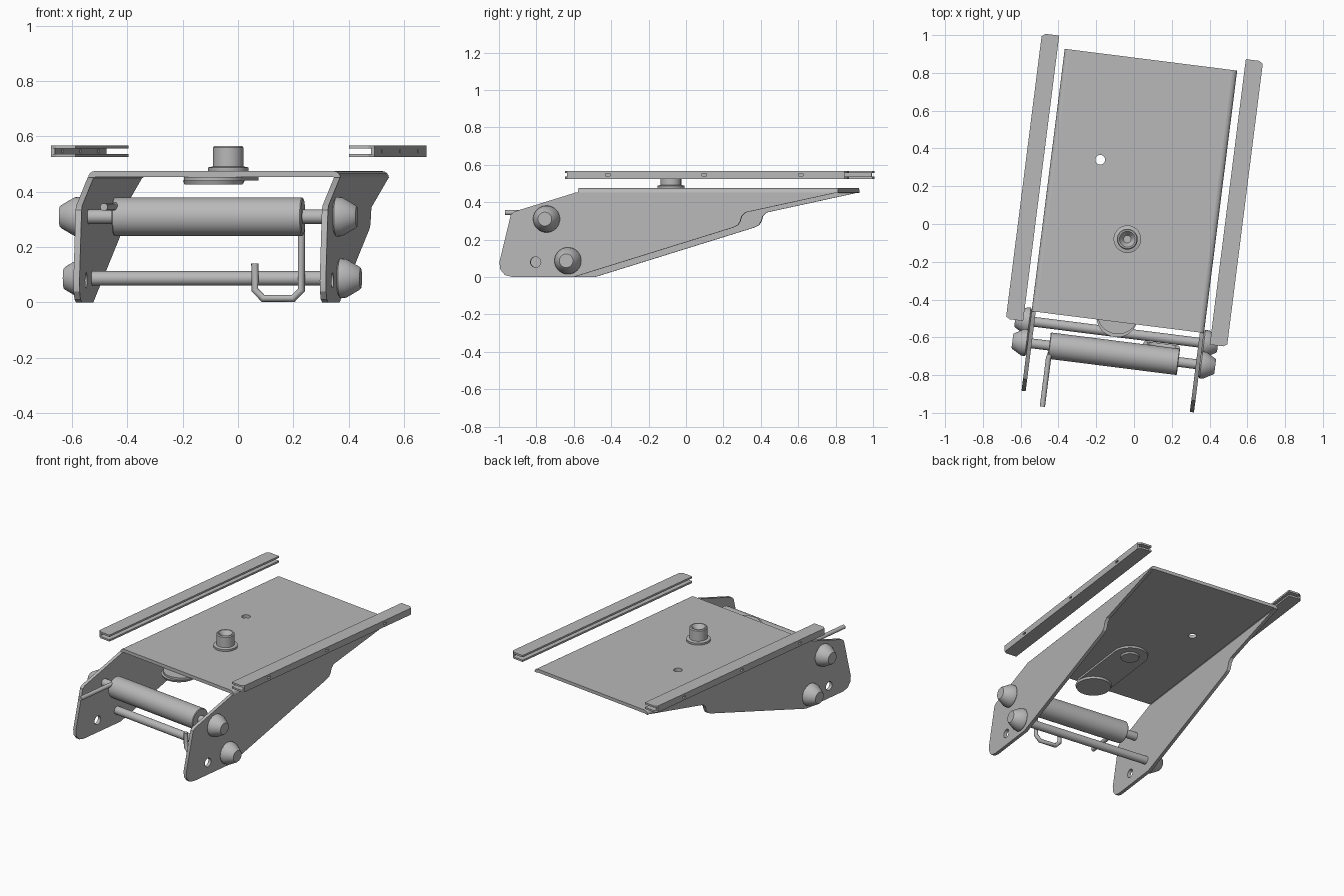
import bpy, bmesh
from math import sin, cos, pi, radians
from mathutils import Matrix, Vector

if "Cube" in bpy.data.objects:
    bpy.data.objects.remove(bpy.data.objects["Cube"], do_unlink=True)

grey = bpy.data.materials.new("steel grey")
grey.use_nodes = True
colour = (0.48, 0.48, 0.48, 1)
grey.diffuse_color = colour
grey.node_tree.nodes["Principled BSDF"].inputs["Base Color"].default_value = colour

TURN = Matrix.Rotation(radians(-7.2), 4, "Z")   # whole assembly sits turned on the ground
MID = -0.02                                     # centre line across the frame
HALF = 0.46                                     # half width of the frame
THICK = 0.022

# Axis decides how a flat profile (a, b) and depth t are placed
PLACE = {
    "x": lambda a, b, t: Vector((t, a, b)),
    "y": lambda a, b, t: Vector((a, t, b)),
    "z": lambda a, b, t: Vector((a, b, t)),
}


def finish(name, bm, smooth=True):
    bmesh.ops.recalc_face_normals(bm, faces=bm.faces)
    bm.transform(TURN)
    mesh = bpy.data.meshes.new(name)
    bm.to_mesh(mesh)
    bm.free()
    mesh.materials.append(grey)
    obj = bpy.data.objects.new(name, mesh)
    bpy.context.collection.objects.link(obj)
    if smooth:
        bpy.ops.object.select_all(action="DESELECT")
        obj.select_set(True)
        bpy.context.view_layer.objects.active = obj
        bpy.ops.object.shade_smooth_by_angle(angle=radians(30))
    return obj


def plate(name, axis, loops, t0, t1):
    """Extrude an outline with holes along an axis."""
    bm = bmesh.new()
    edges = []
    for loop in loops:
        vs = [bm.verts.new(PLACE[axis](a, b, t0)) for a, b in loop]
        edges += [bm.edges.new((v, vs[i - 1])) for i, v in enumerate(vs)]
    bmesh.ops.triangle_fill(bm, edges=edges, use_beauty=True)
    out = bmesh.ops.extrude_face_region(bm, geom=bm.faces[:], use_keep_orig=True)
    shift = PLACE[axis](0, 0, t1 - t0)
    bmesh.ops.translate(bm, vec=shift, verts=[g for g in out["geom"] if isinstance(g, bmesh.types.BMVert)])
    return finish(name, bm)


def turned(name, axis, centre, profile, n=32):
    """Turn a (position, radius) profile round an axis."""
    bm = bmesh.new()
    rings = []
    for t, r in profile:
        rings.append([bm.verts.new(PLACE[axis](a, b, t)) for a, b in circle(*centre, r, n)])
    for low, high in zip(rings, rings[1:]):
        for i in range(n):
            bm.faces.new((low[i - 1], low[i], high[i], high[i - 1]))
    bm.faces.new(rings[0])
    bm.faces.new(rings[-1])
    return finish(name, bm)


def circle(a, b, r, n=24):
    return [(a + r * cos(2 * pi * i / n), b + r * sin(2 * pi * i / n)) for i in range(n)]


def rectangle(a, b, w, h):
    return [(a - w, b - h), (a + w, b - h), (a + w, b + h), (a - w, b + h)]


def bar(name, points, radius, sides):
    """Straight-segment bent bar."""
    curve = bpy.data.curves.new(name, "CURVE")
    curve.dimensions = "3D"
    curve.bevel_depth = radius
    curve.bevel_resolution = sides
    curve.use_fill_caps = True
    spline = curve.splines.new("POLY")
    spline.points.add(len(points) - 1)
    for p, co in zip(spline.points, points):
        p.co = (*(TURN @ Vector(co)), 1)
    obj = bpy.data.objects.new(name, curve)
    curve.materials.append(grey)
    bpy.context.collection.objects.link(obj)


# Side plates: tapered outline with a step underneath and a pin hole
SIDE = [(-0.95, 0.08), (-0.945, 0.04), (-0.92, 0.01), (-0.88, 0), (-0.55, 0),
        (0.31, 0.265), (0.335, 0.278), (0.348, 0.30), (0.355, 0.325), (0.375, 0.345),
        (0.87, 0.452), (-0.54, 0.452), (-0.56, 0.445), (-0.87, 0.35), (-0.888, 0.335)]
PIN_HOLE = circle(-0.755, 0.08, 0.028)

# Shafts: position along the frame and height
UPPER, LOWER = (-0.695, 0.31), (-0.58, 0.087)

for side, s in (("left", 1), ("right", -1)):
    outer = MID + s * HALF
    plate(side + "_side_plate", "x", [SIDE, PIN_HOLE], outer, outer - s * THICK)

    # Rounded bend joining the side to the top panel
    bend = [(outer - s * 0.025 * (1 - cos(t)), 0.45 + 0.025 * sin(t))
            for t in [i * pi / 8 for i in range(5)]]
    bend += [(outer - s * 0.025, 0.453), (outer - s * THICK, 0.45)]
    plate(side + "_bend", "y", [bend], -0.526, 0.874)

    # Tapered end caps on both shafts
    for level, spot in (("upper", UPPER), ("lower", LOWER)):
        turned(f"{side}_{level}_cap", "x", spot,
               [(outer, 0.062), (outer + s * 0.006, 0.072), (outer + s * 0.028, 0.07),
                (outer + s * 0.076, 0.042), (outer + s * 0.081, 0.037)])

    # Channel rail, open towards the panel
    inner, back = MID + s * 0.498, MID + s * 0.59
    lip = [(inner, -0.583), (back - s * 0.02, -0.583), (back, -0.57),
           (back, 0.925), (back - s * 0.02, 0.94), (inner, 0.94)]
    for part, z in (("bottom", 0.525), ("top", 0.556)):
        plate(f"{side}_rail_{part}", "z", [lip], z, z + 0.012)
    slots = [rectangle(v, 0.5465, 0.013, 0.006) for v in (-0.35, 0.17, 0.69)]
    plate(side + "_rail_web", "x", [rectangle(0.1775, 0.5465, 0.7475, 0.0095)] + slots,
          back, back - s * 0.014)

# Top panel with its small hole
panel = rectangle(MID, 0.174, HALF - 0.025, 0.7)
plate("top_panel", "z", [panel, circle(-0.22, 0.315, 0.026)], 0.453, 0.475)

# Roller and cross shafts
turned("roller", "x", UPPER, [(MID - 0.345, 0.066), (MID - 0.341, 0.07),
                              (MID + 0.341, 0.07), (MID + 0.345, 0.066)], 40)
for name, spot in (("upper_shaft", UPPER), ("lower_shaft", LOWER)):
    turned(name, "x", spot, [(MID - HALF, 0.026), (MID + HALF, 0.026)])

# Pivot post with dished top and a base flange
turned("pivot_post", "z", (-0.025, -0.084),
       [(0.43, 0.055), (0.475, 0.073), (0.488, 0.073), (0.492, 0.055), (0.56, 0.055),
        (0.566, 0.05), (0.566, 0.042), (0.535, 0.02)])

# Swing arm under the panel, ending in a finger disc
r = 0.11
arm = [(-0.025 + r * cos(i * pi / 16), -0.084 + r * sin(i * pi / 16)) for i in range(17)]
arm += [(-0.025 - r * cos(i * pi / 16), -0.48 - r * sin(i * pi / 16)) for i in range(17)]
plate("swing_arm", "z", [arm], 0.44, 0.453)
turned("finger_disc", "z", (-0.027, -0.497), [(0.427, 0.105), (0.44, 0.11)])

# Release lever beside the roller
bar("release_lever", [(-0.36, -1.02, 0.345), (-0.36, -0.76, 0.345), (-0.345, -0.7, 0.355)], 0.014, 3)

# Bent hook hanging behind the roller
hook = [(0.31, 0.3), (0.31, 0.045), (0.28, 0.0145), (0.17, 0.0145), (0.14, 0.045), (0.14, 0.14)]
bar("hook", [(x, -0.622, z) for x, z in hook], 0.0135, 2)
